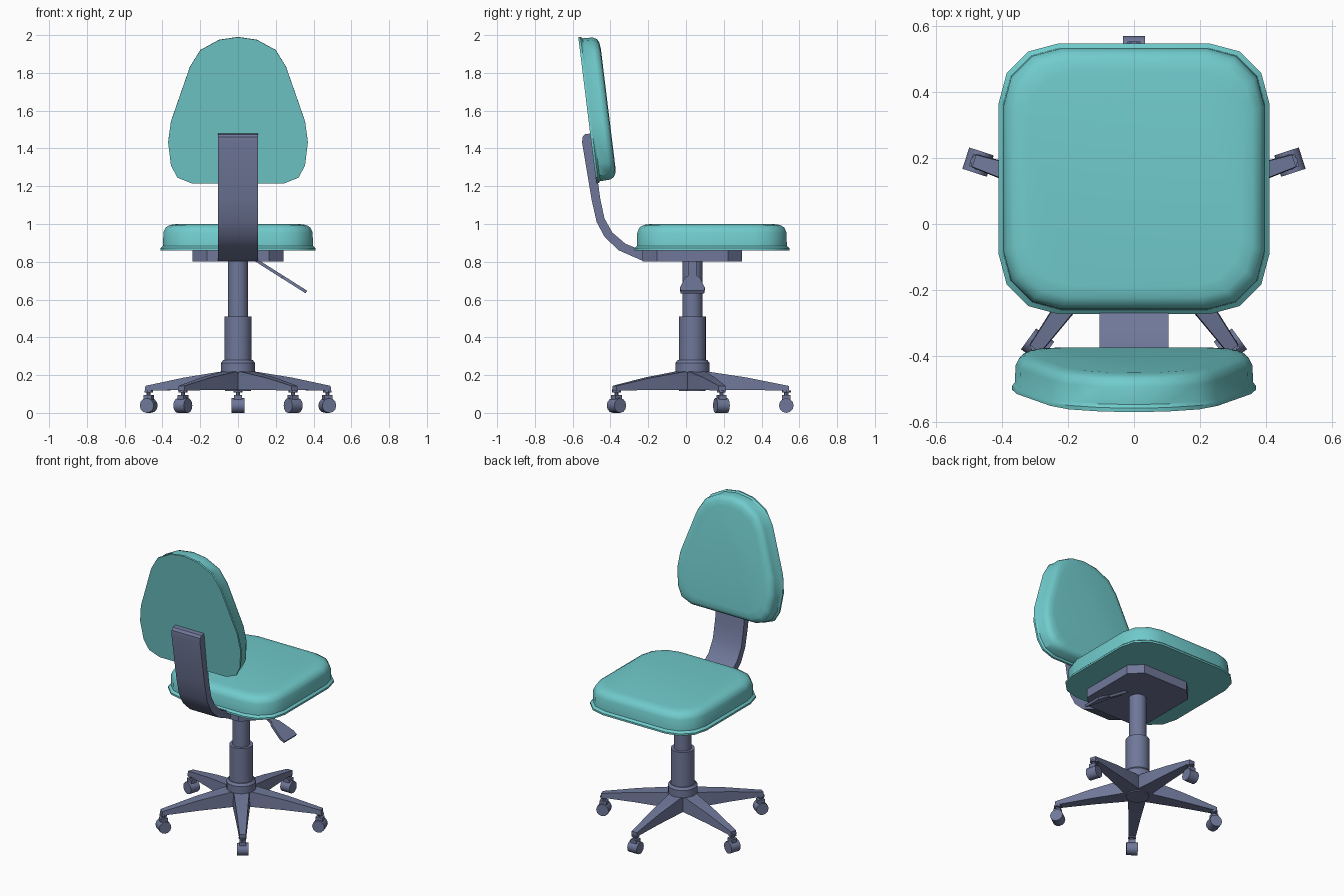
import bpy, bmesh, math
from mathutils import Vector, Matrix

if "Cube" in bpy.data.objects:
    bpy.data.objects.remove(bpy.data.objects["Cube"])

def material(name, rgb):
    m = bpy.data.materials.new(name)
    m.diffuse_color = (*rgb, 1)
    m.use_nodes = True
    m.node_tree.nodes["Principled BSDF"].inputs["Base Color"].default_value = m.diffuse_color
    return m

TEAL = material("teal fabric", (0.165, 0.60, 0.61))
GREY = material("blue grey plastic", (0.160, 0.187, 0.320))
AXIS_Y = 0.034          # centre line of the column

def finish(bm, name, mat, angle=30):
    bmesh.ops.recalc_face_normals(bm, faces=bm.faces)
    me = bpy.data.meshes.new(name)
    bm.to_mesh(me)
    bm.free()
    ob = bpy.data.objects.new(name, me)
    bpy.context.collection.objects.link(ob)
    me.materials.append(mat)
    bpy.ops.object.select_all(action='DESELECT')
    ob.select_set(True)
    bpy.context.view_layer.objects.active = ob
    bpy.ops.object.shade_smooth_by_angle(angle=math.radians(angle))
    return ob

def loft(bm, loops):
    """Skin equal-length loops of points and cap both ends."""
    rings = [[bm.verts.new(p) for p in loop] for loop in loops]
    n = len(rings[0])
    for a, b in zip(rings, rings[1:]):
        for i in range(n):
            j = (i + 1) % n
            bm.faces.new((a[i], a[j], b[j], b[i]))
    bm.faces.new(rings[0])
    bm.faces.new(rings[-1])

def rounded_rect(hx, hy, r, seg):
    pts = []
    for k, (sx, sy) in enumerate([(1, 1), (-1, 1), (-1, -1), (1, -1)]):
        for i in range(seg + 1):
            a = math.pi / 2 * (k + i / seg)
            pts.append((sx * (hx - r) + r * math.cos(a), sy * (hy - r) + r * math.sin(a)))
    return pts

def inset(outline, d):
    """Shrink an outline about its box centre by d on every side."""
    xs, ys = zip(*outline)
    cx, cy = (max(xs) + min(xs)) / 2, (max(ys) + min(ys)) / 2
    fx = 1 - 2 * d / (max(xs) - min(xs))
    fy = 1 - 2 * d / (max(ys) - min(ys))
    return [(cx + (x - cx) * fx, cy + (y - cy) * fy) for x, y in outline]

# seat cushion with a lip round the bottom
bm = bmesh.new()
outline = rounded_rect(0.41, 0.41, 0.18, 3)
layers = [(0, 0.86), (0, 0.872), (0.013, 0.884), (0.015, 0.955), (0.027, 0.982),
          (0.05, 0.995), (0.085, 1.0)]
loft(bm, [[(x, y + 0.137, z) for x, y in inset(outline, d)] for d, z in layers])
finish(bm, "seat", TEAL, 38)

# backrest cushion, tilted back
half = [(0, 0.78), (0.1, 0.765), (0.2, 0.71), (0.255, 0.62), (0.355, 0.33), (0.37, 0.22),
        (0.355, 0.095), (0.32, 0.03), (0.245, 0.0)]
outline = half + [(-x, h) for x, h in reversed(half[1:])]
up, fwd = Vector((0, -0.122, 0.9925)), Vector((0, 0.9925, 0.122))
base = Vector((0, -0.475, 1.215))
layers = [(0, 0), (0, 0.012), (0.009, 0.022), (0.011, 0.075), (0.022, 0.097),
          (0.042, 0.107), (0.075, 0.111)]
bm = bmesh.new()
loft(bm, [[base + Vector((x, 0, 0)) + up * h + fwd * t for x, h in inset(outline, d)]
          for d, t in layers])
finish(bm, "backrest", TEAL, 38)

# curved bracket that carries the backrest
profile = [(-0.22, 0.801), (-0.355, 0.86), (-0.43, 0.93), (-0.473, 1.01), (-0.5, 1.13),
           (-0.55, 1.43), (-0.548, 1.46), (-0.535, 1.475), (-0.5, 1.48),
           (-0.455, 1.14), (-0.432, 1.03), (-0.39, 0.955), (-0.32, 0.895), (-0.22, 0.855)]
bm = bmesh.new()
loft(bm, [[(x, y, z) for y, z in profile] for x in (-0.105, 0.105)])
finish(bm, "back_bracket", GREY, 32)

# plate under the seat
bm = bmesh.new()
loft(bm, [[(x, y + AXIS_Y, z) for x, y in rounded_rect(0.24, 0.263, 0.075, 1)]
          for z in (0.801, 0.862)])
finish(bm, "seat_plate", GREY)

# column and hub, turned from radius / height pairs
def turned(name, rings, n=20):
    bm = bmesh.new()
    loft(bm, [[(r * math.cos(i * math.tau / n), AXIS_Y + r * math.sin(i * math.tau / n), z)
               for i in range(n)] for r, z in rings])
    finish(bm, name, GREY)

turned("gas_lift", [(0.053, 0.48), (0.053, 0.81)])
turned("column_sleeve", [(0.072, 0.25), (0.072, 0.51)])
turned("hub", [(0.07, 0.115), (0.07, 0.2), (0.09, 0.215), (0.09, 0.265), (0.078, 0.28)])

# height lever with a flared paddle
bm = bmesh.new()
normal = Vector((0.53, 0, 0.85)) * 0.008
loops = []
for x, z, w in [(0.09, 0.812, 0.02), (0.235, 0.72, 0.022), (0.25, 0.711, 0.038),
                (0.335, 0.657, 0.066), (0.362, 0.64, 0.062)]:
    c = Vector((x, AXIS_Y, z))
    s = Vector((0, w, 0))
    loops.append([c - s - normal, c + s - normal, c + s + normal, c - s + normal])
loft(bm, loops)
finish(bm, "height_lever", GREY)

# five star legs, each with a caster
for k in range(5):
    place = Matrix.Translation((0, AXIS_Y, 0)) @ Matrix.Rotation(math.pi / 2 + k * math.tau / 5, 4, 'Z')
    bm = bmesh.new()
    loft(bm, [[(r, -w, zb), (r, w, zb), (r, w * 0.9, zt), (r, -w * 0.9, zt)]
              for r, w, zb, zt in [(0.0, 0.052, 0.122, 0.222), (0.072, 0.052, 0.122, 0.22),
                                   (0.29, 0.036, 0.122, 0.187), (0.51, 0.021, 0.117, 0.143)]])
    bm.transform(place)
    finish(bm, f"leg_{k + 1}", GREY, 20)

    bm = bmesh.new()
    def disc(r1, r2, depth, mat, n):
        bmesh.ops.create_cone(bm, cap_ends=True, segments=n, radius1=r1, radius2=r2,
                              depth=depth, matrix=mat)
    wheel_c = Matrix.Translation((0.497, 0, 0.039))
    disc(0.039, 0.039, 0.068, wheel_c @ Matrix.Rotation(math.pi / 2, 4, 'X'), 12)
    disc(0.011, 0.011, 0.05, Matrix.Translation((0.497, 0, 0.1)), 8)
    disc(0.024, 0.024, 0.01, Matrix.Translation((0.497, 0, 0.114)), 8)
    bmesh.ops.create_cube(bm, size=1, matrix=Matrix.Translation((0.497, 0, 0.08)) @
                          Matrix.Diagonal((0.045, 0.04, 0.028, 1)))
    bm.transform(place)
    finish(bm, f"caster_{k + 1}", GREY, 32)
